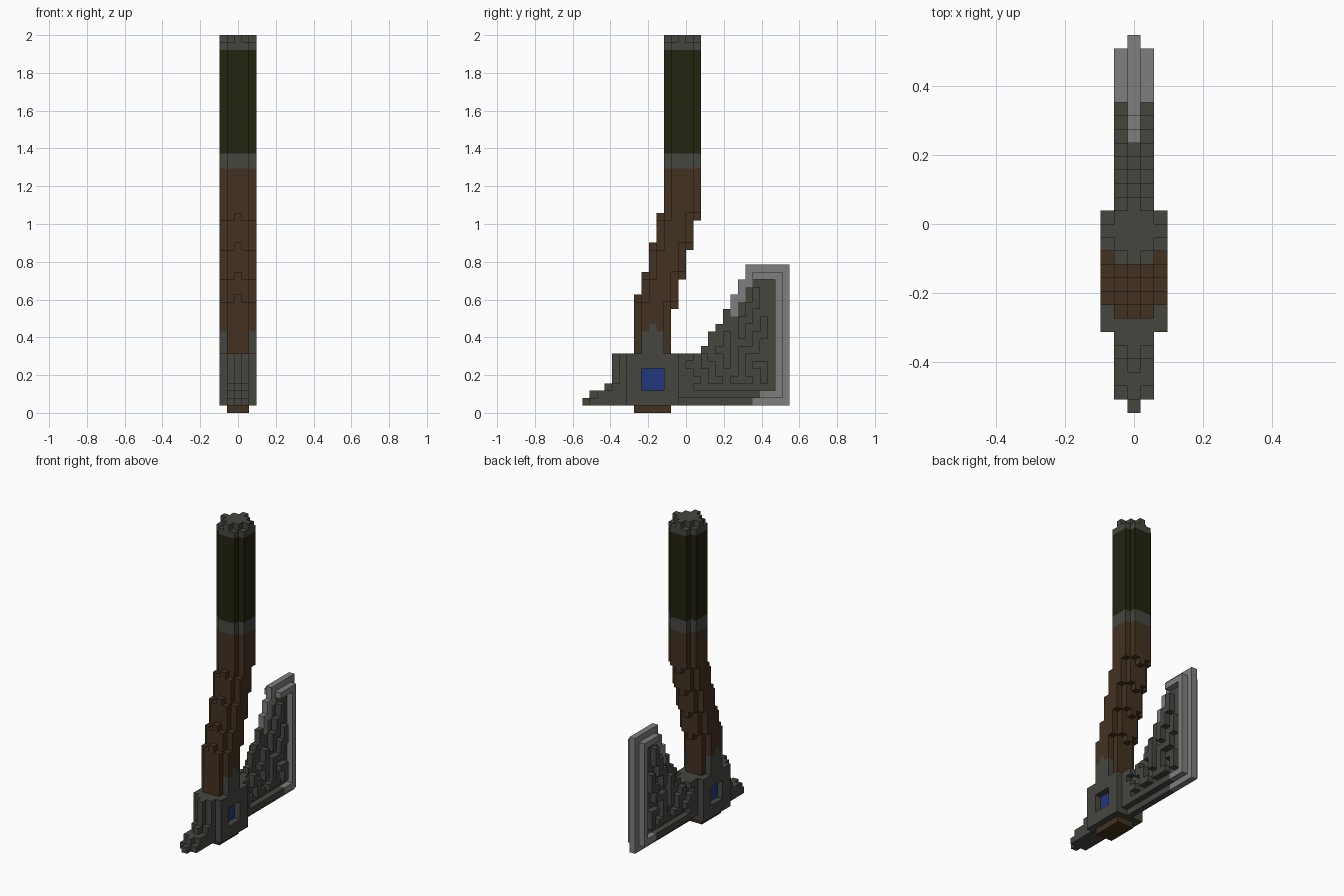
import bpy
import bmesh
from mathutils import Vector

if "Cube" in bpy.data.objects:
    bpy.data.objects.remove(bpy.data.objects["Cube"])

U = 2 / 51  # edge of one block


def material(name, *rgb):
    m = bpy.data.materials.new(name)
    m.use_nodes = True
    color = (*rgb, 1)
    m.diffuse_color = color
    bsdf = m.node_tree.nodes["Principled BSDF"]
    bsdf.inputs["Base Color"].default_value = color
    bsdf.inputs["Roughness"].default_value = 0.9
    return m


IRON = material("dark iron", 0.061, 0.061, 0.051)
STEEL = material("light steel", 0.21, 0.21, 0.21)
WOOD = material("brown wood", 0.055, 0.032, 0.015)
GRIP = material("olive grip", 0.016, 0.017, 0.005)
GEM = material("blue gem", 0.016, 0.04, 0.2)


def box(xs, ys, zs):
    """Block cells in half-open ranges."""
    return {(x, y, z) for x in range(*xs) for y in range(*ys) for z in range(*zs)}


def build(name, cells, paint):
    """Skin the cells with their exposed faces, coloured by the paint rule."""
    mats, verts = [], {}
    bm = bmesh.new()

    def vert(p):
        key = tuple(round(c * 2) for c in p)
        if key not in verts:
            verts[key] = bm.verts.new(p * U)
        return verts[key]

    for cell in sorted(cells):
        mat = paint(*cell)
        if mat not in mats:
            mats.append(mat)
        center = Vector(cell) + Vector((0, 0.5, 0.5))
        for axis in range(3):
            for sign in (-1, 1):
                n = Vector((0, 0, 0))
                n[axis] = sign
                if tuple(int(c + d) for c, d in zip(cell, n)) in cells:
                    continue
                a = Vector((0, 0, 0))
                a[(axis + 1) % 3] = 0.5
                b = n.cross(a)
                mid = center + n / 2
                f = bm.faces.new([vert(mid + o) for o in (-a - b, a - b, a + b, b - a)])
                f.material_index = mats.index(mat)
    mesh = bpy.data.meshes.new(name)
    bm.to_mesh(mesh)
    bm.free()
    for m in mats:
        mesh.materials.append(m)
    obj = bpy.data.objects.new(name, mesh)
    bpy.context.collection.objects.link(obj)
    return obj


# Handle: stacked round sections that lean forward towards the head
def section(mid, bottom, top):
    cells = set()
    for x, y, z in box((-2, 3), (-2, 3), (bottom, top)):
        reach = 2 if z in (bottom, top - 1) else 3
        if abs(x) + abs(y) <= reach or max(abs(x), abs(y)) < 2:
            cells.add((x, y + mid, z))
    return cells


def handle_paint(x, y, z):
    if z >= 49 or 33 <= z < 35:
        return IRON
    if z >= 35:
        return GRIP
    if abs(x) == 2 and z < (12 if y == -5 else 11):
        return IRON
    return WOOD


handle = section(-1, 26, 51) | section(-2, 22, 27) | section(-3, 18, 23)
handle |= section(-4, 14, 19) | section(-5, 7, 16)
handle = {c for c in handle if c[2] >= 8}
build("handle", handle, handle_paint)
build("handle_end", box((-1, 2), (-7, -2), (0, 1)), lambda x, y, z: WOOD)

# Socket block with a recessed square window on each side
socket = box((-2, 3), (-8, -1), (1, 8))
socket -= {c for c in box((-2, 3), (-6, -3), (3, 6)) if abs(c[0]) == 2}


def socket_paint(x, y, z):
    return GEM if abs(x) == 1 and -6 <= y < -3 and 3 <= z < 6 else IRON


build("socket", socket, socket_paint)

# Stepped spike at the front
spike = set()
for x in (-1, 0, 1):
    s = abs(x)
    for start, top in ((-14, 2), (-13, 3), (-11, 4), (-10, 8)):
        spike |= box((x, x + 1), (start + s, -8), (1, top))
build("front_spike", spike, lambda x, y, z: IRON)

# Blade: thin core plate with a raised frame and maze on both sides
TOPS = {2: 9, 3: 11, 4: 12, 5: 14, 6: 16, 7: 18}
MAZE = """
#########..
########...
########.#.
#######..#.
#######.##.
######..#..
######.##.#
#####..#..#.
####.#.#.##.
###..#...#..
##..##.###.#
#.#..#.#....
..##.#.#.##.
#..#...#..#.
##.##.###.#.
#...........
""".split()


def top_of(y):
    return TOPS.get(y, 8 if y < 2 else 20)


def raised(y, z):
    if not 2 <= z < min(top_of(y) - (y > 1), top_of(y - 1)):
        return False
    if y >= 12 or z < 3 or z >= 18:
        return y < 13
    row = MAZE[min(18 - z, len(MAZE) - 1)]
    return y < 0 and z > 3 or y < 11 and row[max(y, 0)] == "#"


def blade_paint(x, y, z):
    edge = y >= 12 or z >= 18 or (y >= 9 and z < 2) or (y >= 10 and z < 3)
    slope = 6 <= y <= 8 and z >= 2 * y + 1
    return STEEL if edge or slope else IRON


blade = set()
for y in range(-1, 14):
    blade |= box((0, 1), (y, y + 1), (1, top_of(y)))
    for z in range(2, 20):
        if raised(y, z):
            blade |= {(-1, y, z), (1, y, z)}
build("blade", blade, blade_paint)
